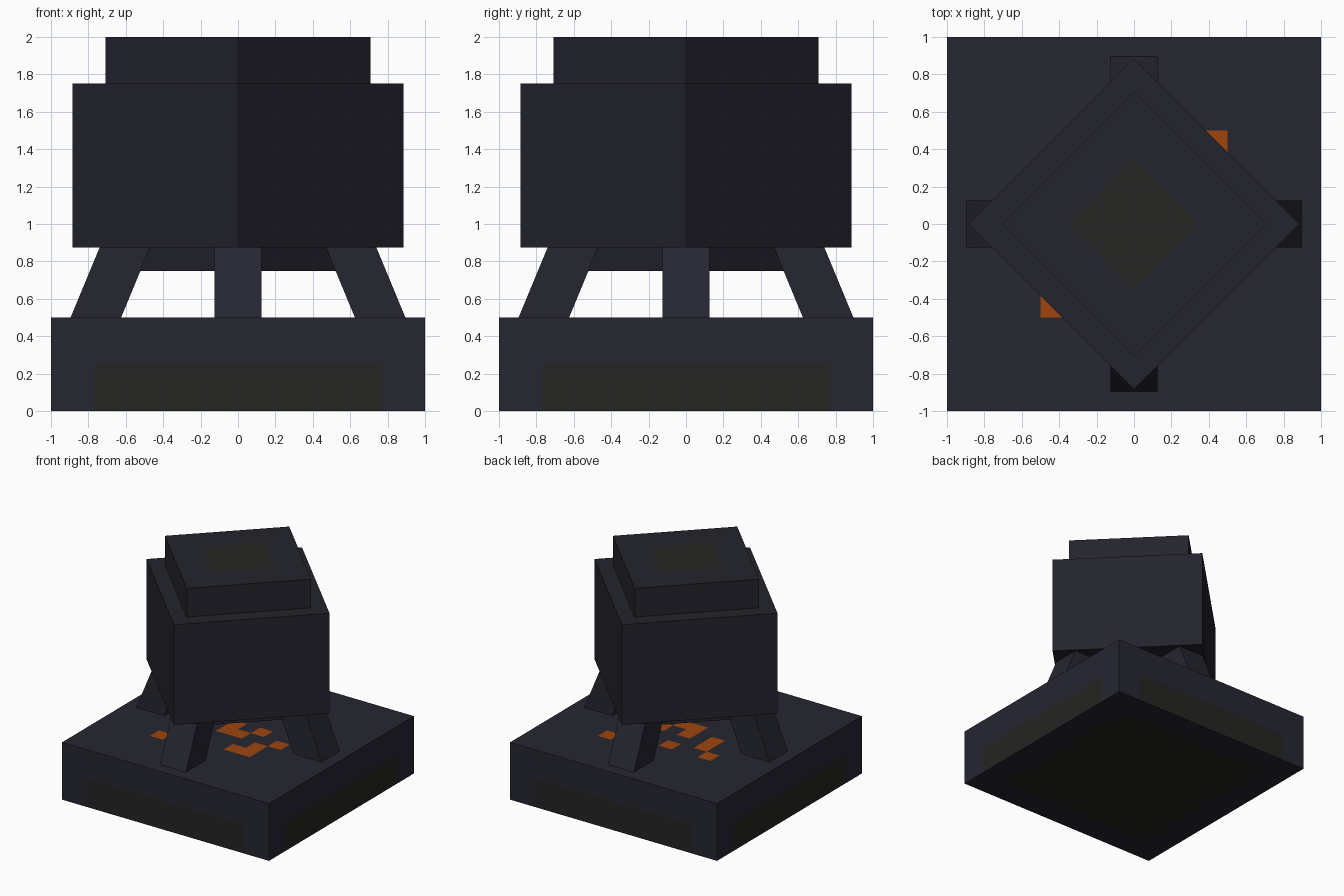
import bpy, bmesh, math
from mathutils import Matrix, Vector

if "Cube" in bpy.data.objects:
    bpy.data.objects.remove(bpy.data.objects["Cube"])


def material(name, rgb):
    m = bpy.data.materials.new(name)
    m.diffuse_color = (*rgb, 1)
    m.use_nodes = True
    m.node_tree.nodes["Principled BSDF"].inputs["Base Color"].default_value = m.diffuse_color
    return m


slate = material("dark_slate", (0.019, 0.019, 0.031))
shell = material("shell_slate", (0.017, 0.017, 0.026))
charcoal = material("charcoal", (0.018, 0.018, 0.017))
ember = material("ember_orange", (0.35, 0.06, 0.004))


def block(name, half, z0, z1, mats, cuts=(), zcuts=(), rule=None, turn=0.0):
    """Square block, sliced along the given cuts, faces coloured by a rule."""
    bm = bmesh.new()
    size = Matrix.Diagonal((2 * half, 2 * half, z1 - z0, 1))
    bmesh.ops.create_cube(bm, size=1, matrix=Matrix.Translation((0, 0, (z0 + z1) / 2)) @ size)
    planes = [((c, 0, 0), (1, 0, 0)) for c in cuts] + [((0, c, 0), (0, 1, 0)) for c in cuts]
    planes += [((0, 0, z), (0, 0, 1)) for z in zcuts]
    for co, no in planes:
        bmesh.ops.bisect_plane(bm, geom=bm.verts[:] + bm.edges[:] + bm.faces[:],
                               plane_co=co, plane_no=no)
    bm.normal_update()
    if rule:
        for f in bm.faces:
            f.material_index = rule(f.calc_center_median(), f.normal)
    bm.transform(Matrix.Rotation(turn, 4, 'Z'))
    return finish(name, bm, mats)


def finish(name, bm, mats):
    me = bpy.data.meshes.new(name)
    bm.to_mesh(me)
    bm.free()
    for m in mats:
        me.materials.append(m)
    ob = bpy.data.objects.new(name, me)
    bpy.context.collection.objects.link(ob)
    return ob


# Base slab: charcoal panels on sides and underside, glowing squares on top
CELL = 0.125
EMBERS = {(-4, -4), (3, 3), (3, -1), (1, 0), (0, -1), (-1, -1), (-1, 0), (1, -3),
          (2, -3), (2, -2), (-1, 2), (-3, 0), (-3, 1), (-4, 2)}
PANEL = 0.77


def base_rule(c, n):
    if n.z > 0.5:
        return 2 if (math.floor(c.x / CELL), math.floor(c.y / CELL)) in EMBERS else 0
    if n.z < -0.5:
        return int(max(abs(c.x), abs(c.y)) < PANEL)
    along = c.x if abs(n.y) > 0.5 else c.y
    return int(abs(along) < PANEL and c.z < 0.25)


block("base_slab", 1, 0, 0.5, [slate, charcoal, ember],
      cuts=[i * CELL for i in range(-4, 5)] + [-PANEL, PANEL], zcuts=[0.25], rule=base_rule)

# Body stack, turned to stand on the diagonal
T = math.pi / 4
block("body_underplate", 0.41, 0.75, 0.875, [shell], turn=T)
block("body", 0.625, 0.875, 1.75, [shell], turn=T)
block("body_cap", 0.5, 1.75, 2.0, [shell, charcoal], cuts=[-0.25, 0.25], turn=T,
      rule=lambda c, n: int(n.z > 0.5 and max(abs(c.x), abs(c.y)) < 0.25))

# Four legs leaning inward
LEAN = math.tan(math.radians(22.5))
for i, side in enumerate(("right", "back", "left", "front")):
    bm = bmesh.new()
    z0, z1 = 0.5, 0.9
    bmesh.ops.create_cube(bm, size=1)
    for v in bm.verts:
        z = z0 if v.co.z < 0 else z1
        v.co = Vector((0.76 + v.co.x * 0.27 - (z - z0) * LEAN, v.co.y * 0.25, z))
    bm.transform(Matrix.Rotation(i * math.pi / 2, 4, 'Z'))
    finish(side + "_leg", bm, [slate])
